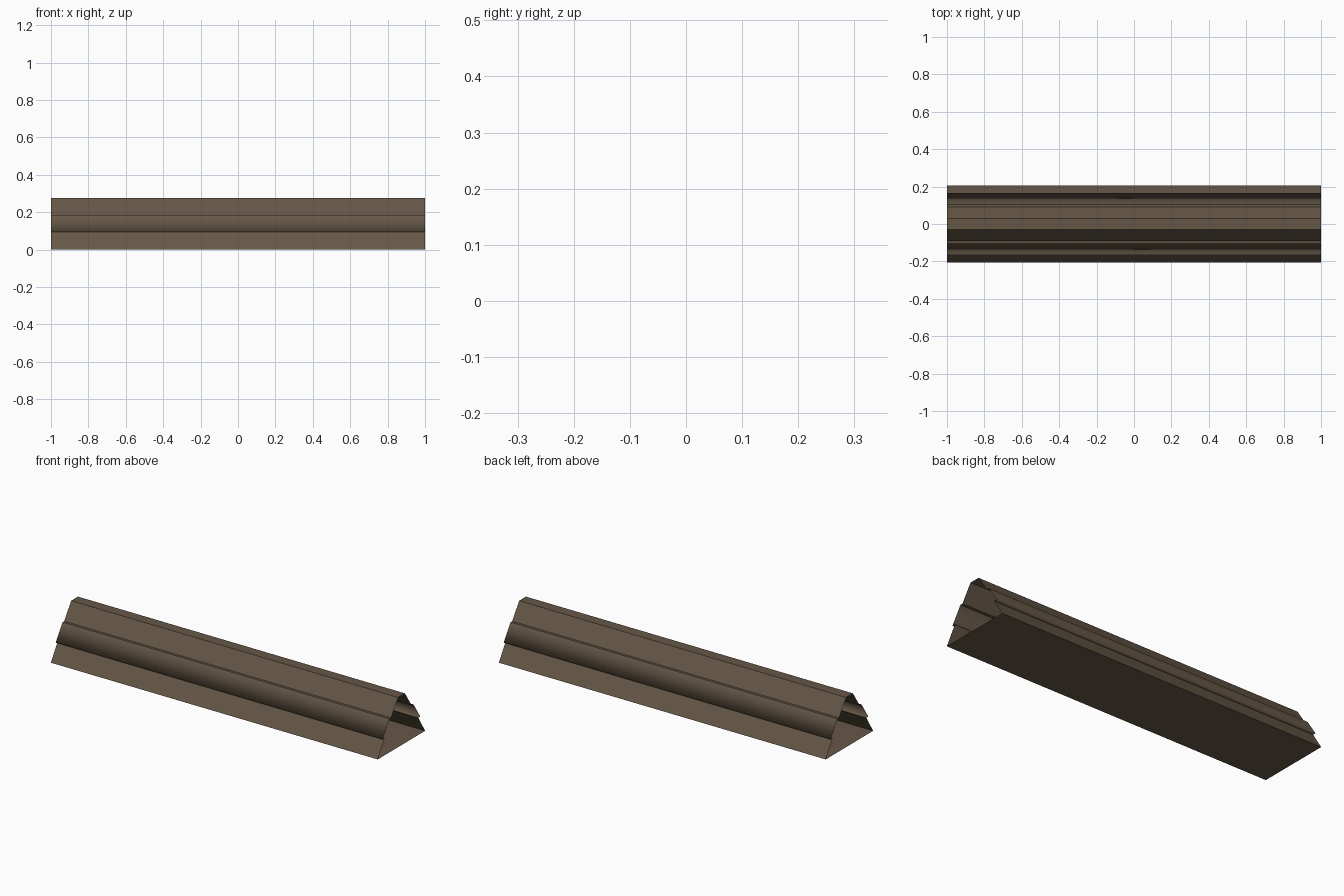
import bpy, bmesh

if "Cube" in bpy.data.objects:
    bpy.data.objects.remove(bpy.data.objects["Cube"])

def material(name, rgb):
    m = bpy.data.materials.new(name)
    m.diffuse_color = (*rgb, 1)
    m.use_nodes = True
    m.node_tree.nodes["Principled BSDF"].inputs["Base Color"].default_value = m.diffuse_color
    return m

brown = material("weathered brown", (0.13, 0.095, 0.062))

# Cross-section (y, z): sloped base panel, raised middle plank, sloped top panel
half = [(0.207, 0.0), (0.147, 0.095), (0.165, 0.095), (0.105, 0.185),
        (0.09, 0.185), (0.03, 0.275)]
profile = half + [(-y, z) for y, z in reversed(half)]
smooth_segments = {1, 2, 8, 9}      # ledge and plank shade together

# Thin open-ended hollow beam, swept along x
bm = bmesh.new()
rings = [[bm.verts.new((x, y, z)) for y, z in profile] for x in (-1, 1)]
n = len(profile)
for i in range(n):
    j = (i + 1) % n
    f = bm.faces.new((rings[0][i], rings[0][j], rings[1][j], rings[1][i]))
    f.smooth = i in smooth_segments
bmesh.ops.recalc_face_normals(bm, faces=bm.faces)
if sum(f.normal.z for f in bm.faces if f.calc_center_median().z < 0.01) > 0:
    bmesh.ops.reverse_faces(bm, faces=bm.faces)
mesh = bpy.data.meshes.new("hollow_beam")
bm.to_mesh(mesh)
bm.free()
mesh.materials.append(brown)
beam = bpy.data.objects.new("hollow_beam", mesh)
bpy.context.collection.objects.link(beam)
